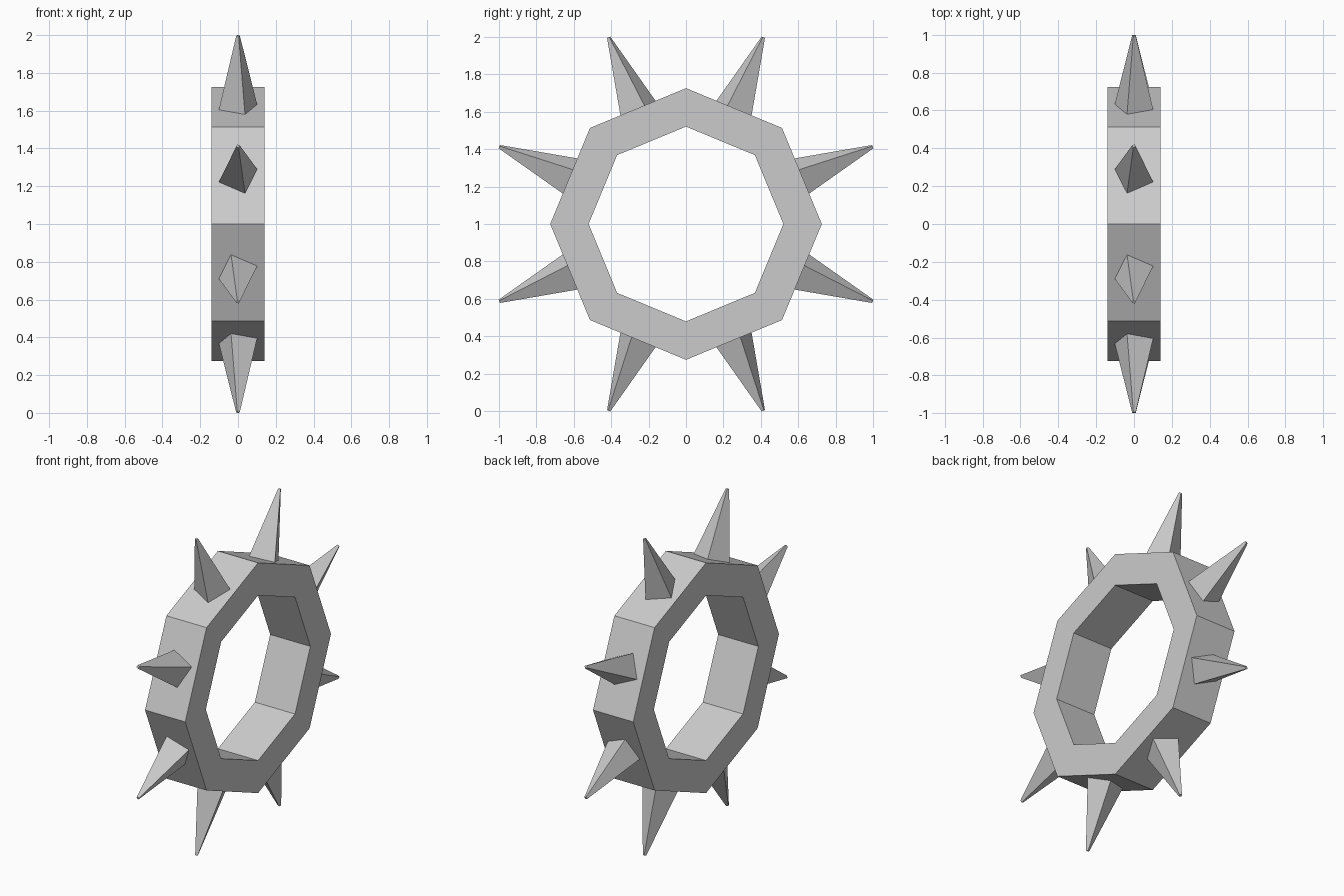
import bpy
import bmesh
from math import cos, sin, pi, radians
from mathutils import Vector

cube = bpy.data.objects.get("Cube")
if cube:
    bpy.data.objects.remove(cube, do_unlink=True)

SIDES = 8
OUTER, INNER, HALF_WIDTH = 0.725, 0.52, 0.14
BASE_RADIUS, TIP_RADIUS, REACH = 0.108, 0.01, 1.079
TWIST = radians(20)
CENTRE = Vector((0, 0, 1))

grey = bpy.data.materials.new("light_grey")
grey.use_nodes = True
grey.diffuse_color = (0.6, 0.6, 0.6, 1)
grey.node_tree.nodes["Principled BSDF"].inputs["Base Color"].default_value = (0.6, 0.6, 0.6, 1)


def make_object(name, bm):
    bmesh.ops.recalc_face_normals(bm, faces=bm.faces)
    mesh = bpy.data.meshes.new(name)
    bm.to_mesh(mesh)
    bm.free()
    mesh.materials.append(grey)
    obj = bpy.data.objects.new(name, mesh)
    bpy.context.collection.objects.link(obj)
    return obj


def bridge(bm, a, b):
    for i in range(len(a)):
        j = (i + 1) % len(a)
        bm.faces.new((a[i], a[j], b[j], b[i]))


# Octagonal ring: a rectangular section joined through four loops
bm = bmesh.new()
loops = []
for r, x in ((OUTER, -HALF_WIDTH), (OUTER, HALF_WIDTH),
             (INNER, HALF_WIDTH), (INNER, -HALF_WIDTH)):
    angles = [2 * pi * i / SIDES for i in range(SIDES)]
    loops.append([bm.verts.new(CENTRE + Vector((x, r * cos(a), r * sin(a)))) for a in angles])
for k in range(4):
    bridge(bm, loops[k], loops[(k + 1) % 4])
make_object("ring", bm)


# Four-sided spikes, one per outer face, twisted in mirrored pairs front to back
def make_spike(name, angle, twist):
    out = Vector((0, cos(angle), sin(angle)))
    along = Vector((0, -sin(angle), cos(angle)))
    side = Vector((1, 0, 0))
    bm = bmesh.new()
    ends = []
    for dist, r in ((OUTER * cos(pi / SIDES), BASE_RADIUS), (REACH, TIP_RADIUS)):
        corners = [twist + i * pi / 2 for i in range(4)]
        ends.append([bm.verts.new(CENTRE + out * dist + side * r * cos(c) + along * r * sin(c))
                     for c in corners])
    bridge(bm, ends[0], ends[1])
    for end in ends:
        bm.faces.new(end)
    make_object(name, bm)


for i in range(SIDES):
    angle = 2 * pi * (i + 0.5) / SIDES
    is_back = cos(angle) > 0
    make_spike(f"spike_{i + 1}", angle, TWIST if is_back else -TWIST)
